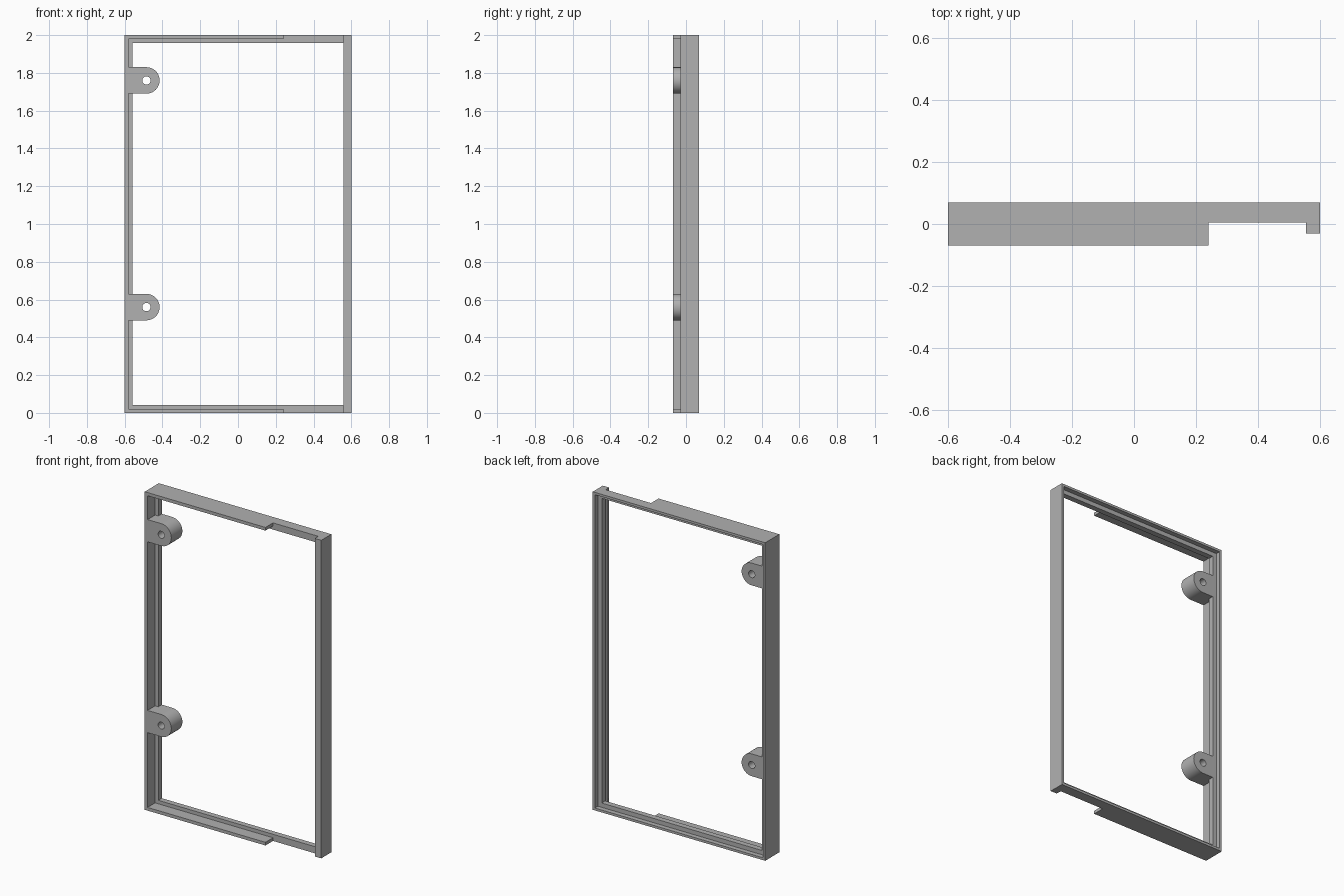
import bpy, bmesh, math

if "Cube" in bpy.data.objects:
    bpy.data.objects.remove(bpy.data.objects["Cube"])

# Main dimensions
W, H, D = 0.6, 2.0, 0.07          # half width, height, half depth
WALL, FLANGE, RIM = 0.02, 0.042, 0.015
STEP_FRONT, STEP_BACK = 0.005, 0.04
LIP_X, LIP_Y, NOTCH_X = 0.555, -0.03, 0.24
LUG_X, LUG_R, HOLE_R = -0.485, 0.07, 0.022
OUT = 1.0                          # cutter overshoot

grey = bpy.data.materials.new("plain grey")
grey.use_nodes = True
grey.diffuse_color = (0.44, 0.44, 0.44, 1)
grey.node_tree.nodes["Principled BSDF"].inputs["Base Color"].default_value = grey.diffuse_color


def prism(name, outline, y0, y1):
    """Extrude an x-z outline from y0 to y1."""
    bm = bmesh.new()
    face = bm.faces.new([bm.verts.new((x, y0, z)) for x, z in outline])
    new = bmesh.ops.extrude_face_region(bm, geom=[face])["geom"]
    verts = [v for v in new if isinstance(v, bmesh.types.BMVert)]
    bmesh.ops.translate(bm, verts=verts, vec=(0, y1 - y0, 0))
    bmesh.ops.recalc_face_normals(bm, faces=bm.faces)
    mesh = bpy.data.meshes.new(name)
    bm.to_mesh(mesh)
    bm.free()
    mesh.materials.append(grey)
    obj = bpy.data.objects.new(name, mesh)
    bpy.context.collection.objects.link(obj)
    return obj


def block(name, x0, x1, y0, y1, z0, z1):
    return prism(name, [(x0, z0), (x1, z0), (x1, z1), (x0, z1)], y0, y1)


def arc(cx, cz, r, start, end, n):
    angles = [start + (end - start) * i / n for i in range(n + 1)]
    return [(cx + r * math.cos(a), cz + r * math.sin(a)) for a in angles]


def combine(target, tool, operation):
    """Apply one boolean and discard the tool."""
    tool.hide_render = True
    mod = target.modifiers.new(operation, "BOOLEAN")
    mod.operation, mod.object, mod.solver = operation, tool, "EXACT"
    graph = bpy.context.evaluated_depsgraph_get()
    mesh = bpy.data.meshes.new_from_object(target.evaluated_get(graph))
    target.modifiers.clear()
    target.data = mesh
    bpy.data.objects.remove(tool)


# Outer block, cut into a stepped frame
frame = block("frame", -W, W, -D, D, 0, H)
cuts = [
    ("opening", -W + FLANGE, W - FLANGE, -OUT, OUT, FLANGE, H - FLANGE),
    ("front_pocket", -W + WALL, LIP_X, -OUT, STEP_FRONT, WALL, H - WALL),
    ("back_pocket", -W + RIM, W - RIM, STEP_BACK, OUT, RIM, H - RIM),
    ("rail_notch", NOTCH_X, LIP_X, -OUT, STEP_FRONT, -OUT, H + OUT),
    ("post_trim", NOTCH_X, OUT, -OUT, LIP_Y, -OUT, H + OUT),
    ("panel_slot", LIP_X - WALL, W - WALL, -0.012, STEP_FRONT, WALL, H - WALL),
]
for cut in cuts:
    combine(frame, block(*cut), "DIFFERENCE")

# Two rounded hinge lugs with through holes
for z in (0.56, 1.76):
    outline = arc(LUG_X, z, LUG_R, -math.pi / 2, math.pi / 2, 24)
    outline += [(-W + 0.01, z + LUG_R), (-W + 0.01, z - LUG_R)]
    combine(frame, prism("lug", outline, -D, STEP_BACK), "UNION")
    hole = arc(LUG_X, z, HOLE_R, 0, math.tau, 24)[:-1]
    combine(frame, prism("lug_hole", hole, -OUT, OUT), "DIFFERENCE")

# Smooth only the curved faces
bpy.ops.object.select_all(action="DESELECT")
frame.select_set(True)
bpy.context.view_layer.objects.active = frame
bpy.ops.object.shade_smooth_by_angle(angle=math.radians(30))
